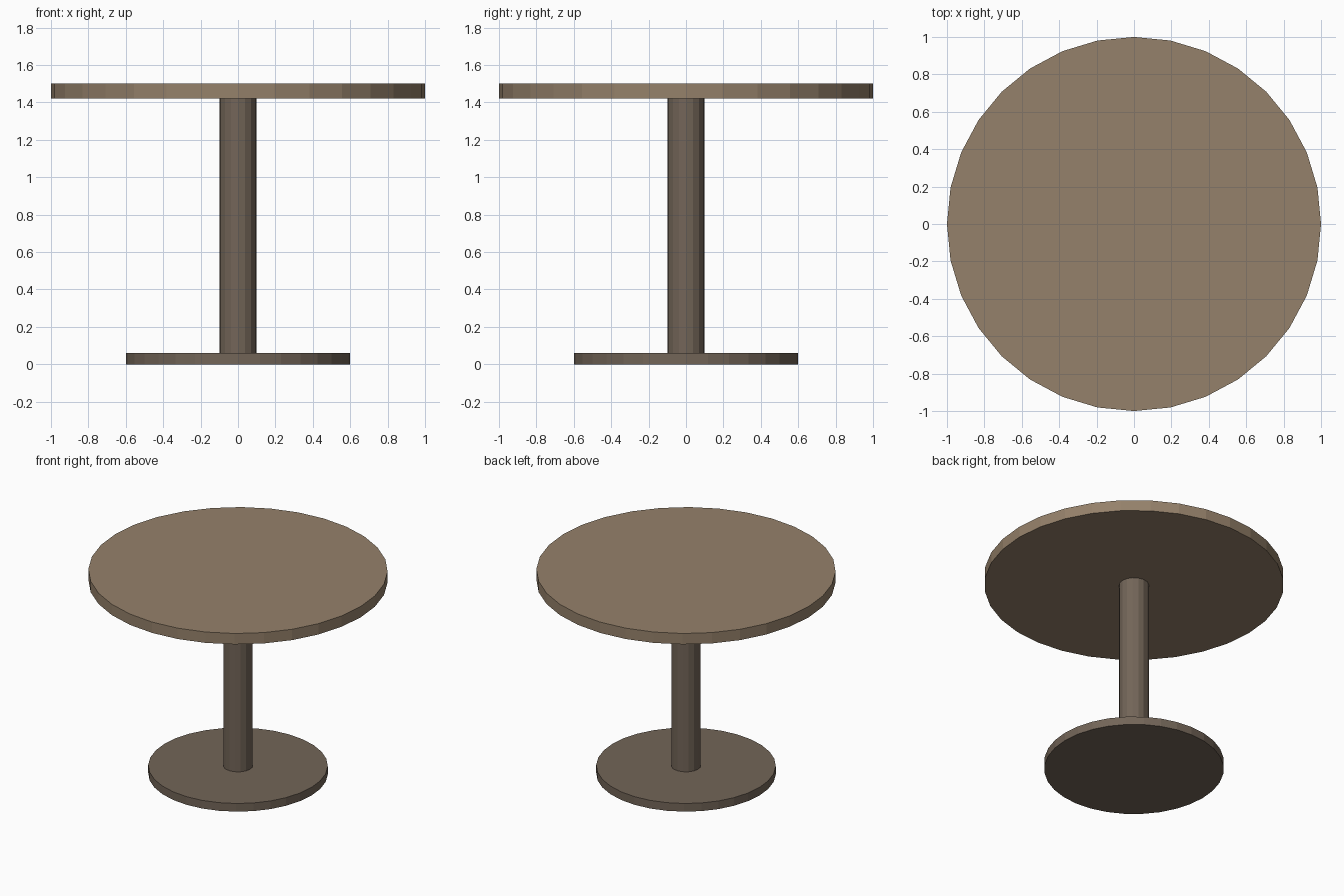
import bpy

if "Cube" in bpy.data.objects:
    bpy.data.objects.remove(bpy.data.objects["Cube"])


def material(name, rgb):
    mat = bpy.data.materials.new(name)
    mat.diffuse_color = (*rgb, 1.0)
    mat.use_nodes = True
    mat.node_tree.nodes["Principled BSDF"].inputs["Base Color"].default_value = mat.diffuse_color
    return mat


def disc(name, radius, bottom, top, sides, mat):
    """Flat-shaded upright cylinder between two heights."""
    bpy.ops.mesh.primitive_cylinder_add(
        vertices=sides, radius=radius, depth=top - bottom,
        location=(0, 0, (bottom + top) / 2))
    obj = bpy.context.object
    obj.name = name
    obj.data.materials.append(mat)
    return obj


light_wood = material("light_wood", (0.30, 0.22, 0.145))
dark_wood = material("dark_wood", (0.17, 0.13, 0.097))

# Round foot, central column and round top
disc("base", 0.6, 0.0, 0.06, 32, dark_wood)
disc("column", 0.1, 0.06, 1.42, 16, dark_wood)
disc("table_top", 1.0, 1.42, 1.5, 32, light_wood)
